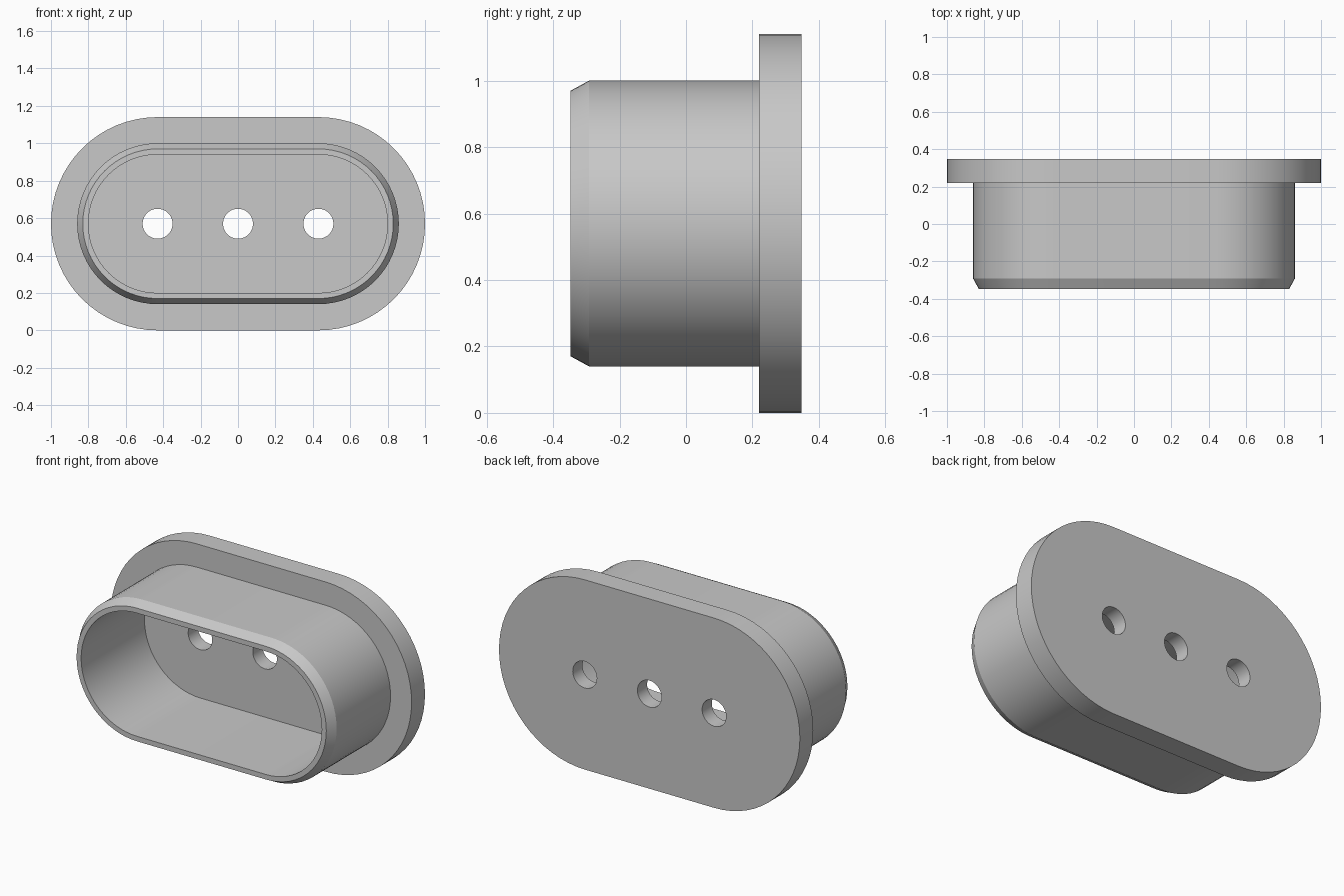
import bpy
import bmesh
from math import sin, cos, pi, radians

cube = bpy.data.objects.get("Cube")
if cube:
    bpy.data.objects.remove(cube, do_unlink=True)

HALF = 0.43            # arc centres sit at x = -HALF and x = +HALF
MID = 0.57             # height of the centre line
BACK, FLOOR = 0.347, 0.255
HOLE_R = 0.08
ARC = 32               # segments per half circle

grey = bpy.data.materials.new("light grey")
grey.use_nodes = True
colour = (0.58, 0.58, 0.58, 1)
grey.diffuse_color = colour
grey.node_tree.nodes["Principled BSDF"].inputs["Base Color"].default_value = colour

bm = bmesh.new()


def loop(points, y):
    """Closed ring of edges through (x, z) points at depth y."""
    verts = [bm.verts.new((x, y, z)) for x, z in points]
    edges = [bm.edges.new((v, verts[i - 1])) for i, v in enumerate(verts)]
    return verts, edges


def stadium(r, y):
    points = []
    for side in (1, -1):
        for i in range(ARC + 1):
            a = -pi / 2 + pi * i / ARC
            points.append((side * (HALF + r * cos(a)), MID + side * r * sin(a)))
    return loop(points, y)


def circle(x, y):
    n = 40
    return loop([(x + HOLE_R * cos(2 * pi * i / n), MID + HOLE_R * sin(2 * pi * i / n))
                 for i in range(n)], y)


def skin(a, b):
    """Quads between two rings of equal size."""
    for i in range(len(a)):
        bm.faces.new((a[i - 1], a[i], b[i], b[i - 1]))


# Wall section from the back of the flange, round the chamfered rim, to the floor
section = [(0.57, BACK), (0.57, 0.22), (0.43, 0.22), (0.43, -0.292),
           (0.40, -0.347), (0.37, -0.347), (0.37, FLOOR)]
rings = [stadium(r, y) for r, y in section]
for first, second in zip(rings, rings[1:]):
    skin(first[0], second[0])

# Three through holes
back_edges, floor_edges = list(rings[0][1]), list(rings[-1][1])
for x in (-HALF, 0, HALF):
    back_hole, floor_hole = circle(x, BACK), circle(x, FLOOR)
    skin(back_hole[0], floor_hole[0])
    back_edges += back_hole[1]
    floor_edges += floor_hole[1]

# Flat back and cavity floor, filled around the holes
for edges, direction in ((back_edges, 1), (floor_edges, -1)):
    bmesh.ops.triangle_fill(bm, edges=edges, use_beauty=True, normal=(0, direction, 0))
bmesh.ops.recalc_face_normals(bm, faces=bm.faces[:])

mesh = bpy.data.meshes.new("flanged_cup")
bm.to_mesh(mesh)
bm.free()
mesh.materials.append(grey)
cup = bpy.data.objects.new("flanged_cup", mesh)
bpy.context.collection.objects.link(cup)

bpy.ops.object.select_all(action='DESELECT')
cup.select_set(True)
bpy.context.view_layer.objects.active = cup
bpy.ops.object.shade_smooth_by_angle(angle=radians(25))
